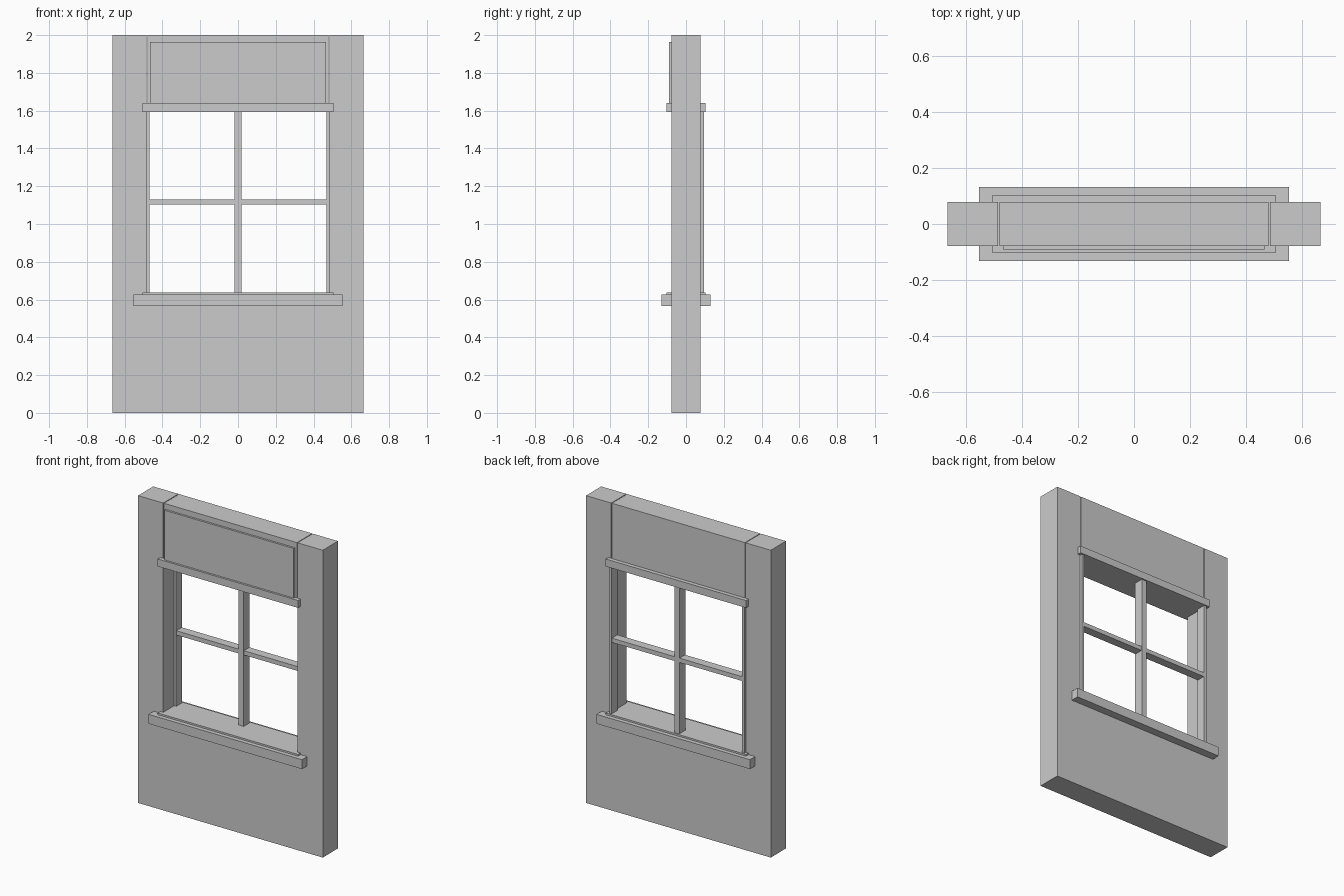
import bpy, bmesh

if "Cube" in bpy.data.objects:
    bpy.data.objects.remove(bpy.data.objects["Cube"])


def box(name, x, y, z):
    """Box from (min, max) ranges on each axis."""
    bm = bmesh.new()
    bmesh.ops.create_cube(bm, size=1)
    for v in bm.verts:
        for i, (lo, hi) in enumerate((x, y, z)):
            v.co[i] = lo if v.co[i] < 0 else hi
    return finish(name, bm)


def prism(name, profile, y0, y1):
    """Extrude an XZ outline along y."""
    bm = bmesh.new()
    face = bm.faces.new([bm.verts.new((px, y0, pz)) for px, pz in profile])
    ext = bmesh.ops.extrude_face_region(bm, geom=[face])["geom"]
    for v in ext:
        if isinstance(v, bmesh.types.BMVert):
            v.co.y = y1
    bmesh.ops.recalc_face_normals(bm, faces=bm.faces)
    return finish(name, bm)


def finish(name, bm):
    mesh = bpy.data.meshes.new(name)
    bm.to_mesh(mesh)
    bm.free()
    obj = bpy.data.objects.new(name, mesh)
    bpy.context.collection.objects.link(obj)
    return obj


W, D = 0.665, 0.078      # wall half width and half depth
O = 0.484                # opening half width

# U-shaped wall: two piers and the part below the window
prism("wall", [(-W, 0), (W, 0), (W, 2), (O, 2), (O, 0.6), (-O, 0.6), (-O, 2), (-W, 2)], -D, D)

# Filled panel above the window, with a raised board on the front
box("upper_panel", (-0.479, 0.479), (-D, D), (1.62, 2))
box("raised_board", (-0.467, 0.465), (-0.091, -D + 0.005), (1.63, 1.963))

# Lintel and stepped sill
box("lintel", (-0.505, 0.505), (-0.104, 0.104), (1.592, 1.64))
box("sill", (-0.552, 0.552), (-0.131, 0.131), (0.566, 0.627))
box("sill_step", (-0.505, 0.505), (-0.104, 0.104), (0.62, 0.638))

# Window frame: side jambs, mullion and cross bar near the back
for side, sx in (("left", -1), ("right", 1)):
    xs = sorted((sx * 0.469, sx * (O + 0.002)))
    box("jamb_" + side, xs, (0.034, 0.095), (0.63, 1.6))
box("mullion", (-0.018, 0.018), (0.032, 0.095), (0.63, 1.6))
box("cross_bar", (-0.475, 0.475), (0.035, 0.092), (1.102, 1.13))
